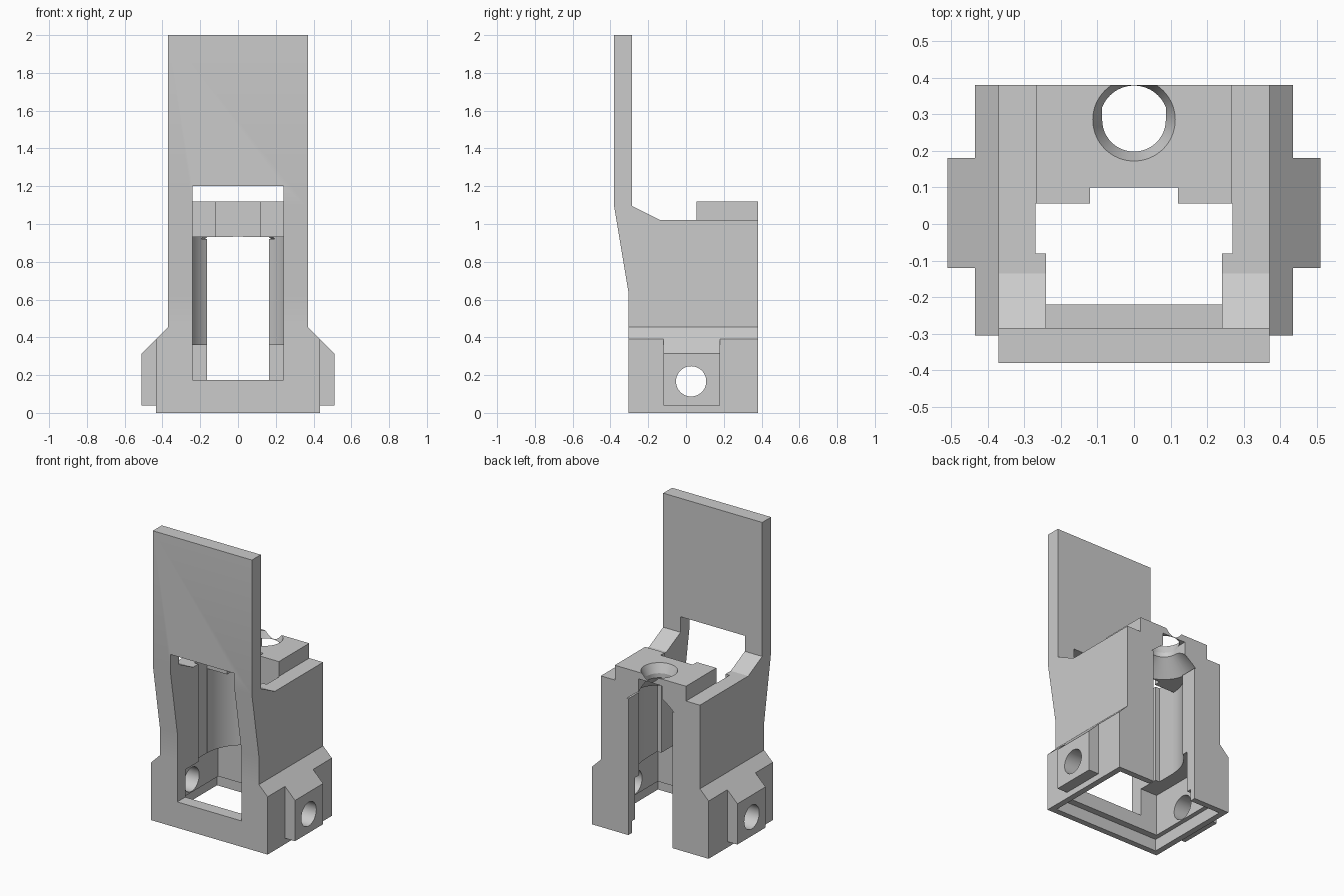
import bpy, bmesh, math
from mathutils import Matrix

old = bpy.data.objects.get("Cube")
if old:
    bpy.data.objects.remove(old, do_unlink=True)

grey = bpy.data.materials.new("plain grey")
grey.use_nodes = True
grey.diffuse_color = (0.6, 0.6, 0.6, 1)
grey.node_tree.nodes["Principled BSDF"].inputs["Base Color"].default_value = (0.6, 0.6, 0.6, 1)


def finish(bm, name):
    bmesh.ops.recalc_face_normals(bm, faces=bm.faces)
    mesh = bpy.data.meshes.new(name)
    bm.to_mesh(mesh)
    bm.free()
    mesh.materials.append(grey)
    ob = bpy.data.objects.new(name, mesh)
    bpy.context.collection.objects.link(ob)
    return ob


def prism(name, points, axis, lo, hi):
    """Extrude a profile (x,z or y,z) along the other horizontal axis."""
    place = (lambda p, d: (d, p[0], p[1])) if axis == "x" else (lambda p, d: (p[0], d, p[1]))
    bm = bmesh.new()
    a = [bm.verts.new(place(p, lo)) for p in points]
    b = [bm.verts.new(place(p, hi)) for p in points]
    bm.faces.new(a)
    bm.faces.new(b)
    n = len(points)
    for i in range(n):
        j = (i + 1) % n
        bm.faces.new((a[i], a[j], b[j], b[i]))
    return finish(bm, name)


def box(name, half_x, y0, y1, z0, z1):
    return prism(name, [(-half_x, z0), (half_x, z0), (half_x, z1), (-half_x, z1)], "y", y0, y1)


def cone(name, y, z0, z1, r0, r1):
    bm = bmesh.new()
    bmesh.ops.create_cone(bm, cap_ends=True, segments=64, radius1=r0, radius2=r1,
                          depth=z1 - z0, matrix=Matrix.Translation((0, y, (z0 + z1) / 2)))
    return finish(bm, name)


def mirrored(half):
    return half + [(-x, z) for x, z in reversed(half)]


def combine(tool, operation):
    mod = body.modifiers.new(tool.name, "BOOLEAN")
    mod.operation = operation
    mod.solver = "EXACT"
    mod.object = tool
    bpy.context.view_layer.objects.active = body
    bpy.ops.object.modifier_apply(modifier=mod.name)
    bpy.data.objects.remove(tool, do_unlink=True)


FRONT, BACK = -0.305, 0.38

# Main body with the tall front plate
body = prism("bracket_body", [
    (FRONT, 0), (BACK, 0), (BACK, 1.02), (-0.135, 1.02), (-0.285, 1.095),
    (-0.285, 2), (-0.38, 2), (-0.38, 1.09), (FRONT, 0.64)], "x", -0.37, 0.37)

# Wider foot, side ears and top clamp block
foot = mirrored([(0.435, 0), (0.435, 0.39), (0.37, 0.455)])
ears = mirrored([(0.51, 0.04), (0.51, 0.315), (0.37, 0.455)])
combine(prism("foot", foot, "y", FRONT, BACK), "UNION")
combine(prism("ears", ears, "y", -0.12, 0.18), "UNION")
combine(box("clamp_block", 0.266, 0.05, BACK, 0.96, 1.12), "UNION")

# Inner cavity, front window and rear slot
cuts = [
    box("shaft", 0.27, -0.08, 0.056, -0.1, 1.3),
    cone("round_cavity", 0.056, -0.1, 0.93, 0.268, 0.268),
    box("window", 0.24, -0.5, 0, 0.175, 1.2),
    box("floor_opening", 0.24, -0.22, 0, -0.1, 0.3),
    box("lower_pocket", 0.365, -0.22, 0.31, -0.1, 0.36),
    box("bottom_recess", 0.395, -0.265, 0.34, -0.1, 0.08),
    box("rear_slot", 0.165, 0.1, 0.5, -0.1, 0.93),
    box("clamp_notch", 0.12, 0, 0.1, 0.9, 1.3),
]

# Round socket in the clamp block, open to the back
cuts += [
    cone("socket_bore", 0.285, 0.9, 1.2, 0.087, 0.087),
    cone("socket_top_flare", 0.285, 1.06, 1.125, 0.087, 0.115),
    cone("socket_bottom_flare", 0.285, 0.92, 1.03, 0.2, 0.087),
    box("socket_mouth", 0.087, 0.285, 0.5, 0.9, 1.075),
]

# Cross hole through both ears
pin = cone("ear_hole", 0, -0.7, 0.7, 0.08, 0.08)
pin.data.transform(Matrix.Translation((0, 0.027, 0.167)) @ Matrix.Rotation(math.pi / 2, 4, "Y"))
cuts.append(pin)

for cut in cuts:
    combine(cut, "DIFFERENCE")

# One colour, crisp edges with smooth round walls
body.data.materials.clear()
body.data.materials.append(grey)
for poly in body.data.polygons:
    poly.material_index = 0
bpy.ops.object.select_all(action="DESELECT")
body.select_set(True)
bpy.context.view_layer.objects.active = body
bpy.ops.object.shade_smooth_by_angle(angle=math.radians(20))
